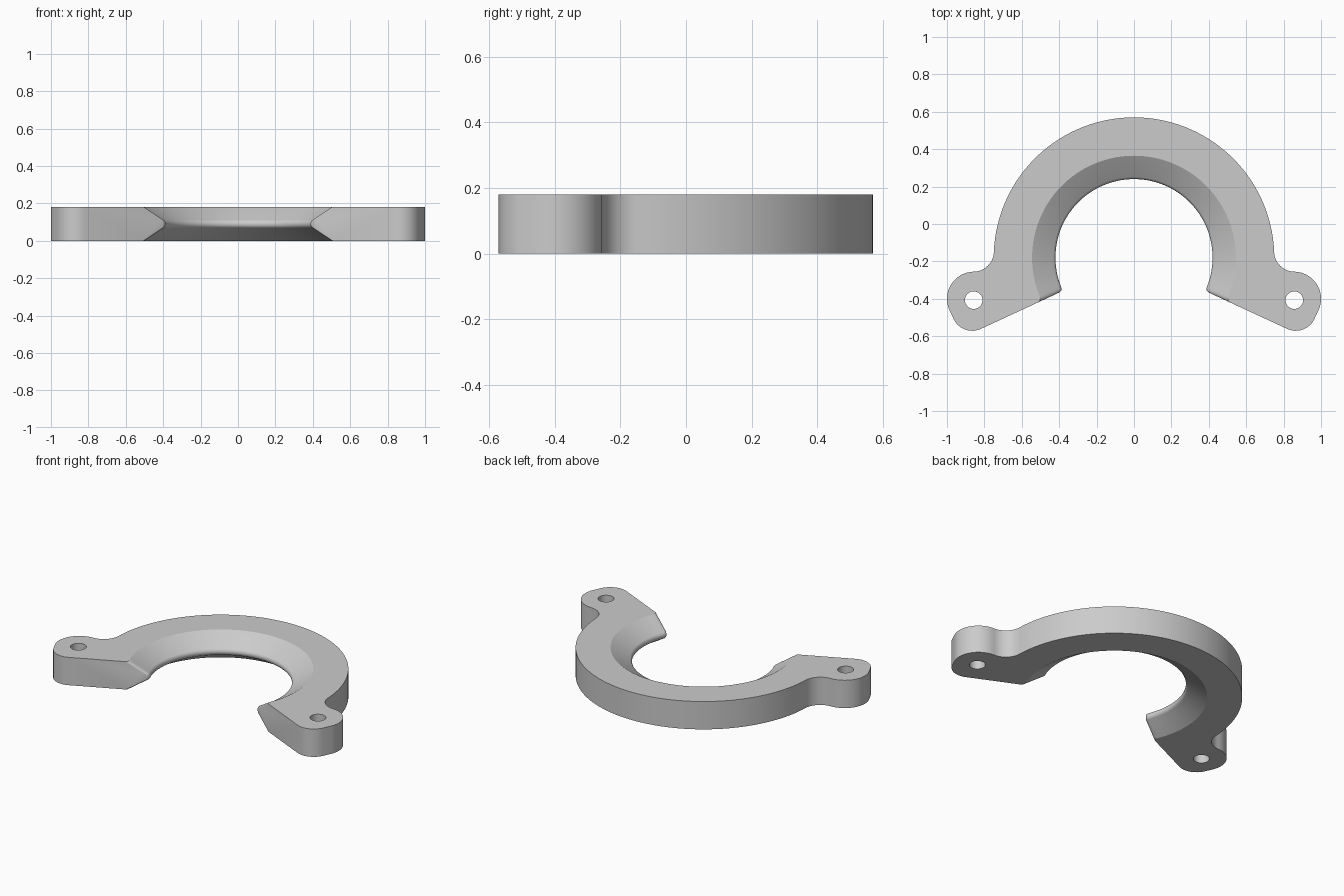
import bpy, bmesh
from math import sin, cos, radians, sqrt

old = bpy.data.objects.get("Cube")
if old:
    bpy.data.objects.remove(old, do_unlink=True)

HEIGHT = 0.18
CY = -0.18            # ring centre on y
OUTER, RIM = 0.75, 0.545
END = 25              # ends run this far below the ring centre
FILLET = 0.022        # rounding of the lip at both ends


def arc(cx, cy, r, a0, a1, n):
    """Points on an arc, angles in degrees."""
    steps = [radians(a0 + (a1 - a0) * i / n) for i in range(n + 1)]
    return [(cx + r * cos(a), cy + r * sin(a)) for a in steps]


# Outer outline: lug corner, lug, concave fillet and half the ring, then mirrored
half = arc(0.865, -0.461, 0.11, -90 - END, -25, 12)
half += arc(0.855, -0.40, 0.145, -25, 88, 18)
half += arc(0.859, -0.145, 0.11, -90, -177.7, 14)
half += arc(0, CY, OUTER, 2.3, 90, 40)[1:]
outline = half + [(-x, y) for x, y in reversed(half[:-1])]

# Lip section (radius, z): two slopes meeting in a rounded tip
section = [(RIM, HEIGHT)] + arc(0.445, HEIGHT / 2, 0.025, 121, 239, 10) + [(RIM, 0)]

# Angles along the lip, with closer steps inside the end rounding
span = 180 + 2 * END
near = [FILLET / 0.45 * 57.3 * (1 - cos(radians(15 * i))) for i in range(7)]
count = 72
middle = [near[-1] + (span - 2 * near[-1]) * i / count for i in range(1, count)]
angles = near + middle + [span - a for a in reversed(near)]


def recede(a):
    """How far the lip draws back close to an end."""
    t = max(0.0, 1 - min(a, span - a) / near[-1])
    return FILLET * (1 - sqrt(max(0.0, 1 - t * t)))


bm = bmesh.new()
low = [bm.verts.new((x, y, 0)) for x, y in outline]
high = [bm.verts.new((x, y, HEIGHT)) for x, y in outline]
lip = []
for a in angles:
    t, d = radians(a - END), recede(a)
    lip.append([bm.verts.new(((r + d) * cos(t), CY + (r + d) * sin(t), z))
                for r, z in section])

# Outer wall and lip surface
for i in range(len(outline) - 1):
    bm.faces.new((low[i], low[i + 1], high[i + 1], high[i]))
for p, q in zip(lip, lip[1:]):
    for j in range(len(section) - 1):
        bm.faces.new((p[j], q[j], q[j + 1], p[j + 1]))

# Flat top, bottom and both ends
bm.faces.new(high + [p[0] for p in reversed(lip)])
bm.faces.new(low + [p[-1] for p in reversed(lip)])
bm.faces.new([low[0], high[0]] + lip[0])
bm.faces.new([low[-1], high[-1]] + lip[-1])
bmesh.ops.recalc_face_normals(bm, faces=bm.faces)

mesh = bpy.data.meshes.new("clamp_half_ring")
bm.to_mesh(mesh)
bm.free()
ring = bpy.data.objects.new("clamp_half_ring", mesh)
bpy.context.collection.objects.link(ring)

# Plain grey finish
grey = bpy.data.materials.new("light_grey")
grey.use_nodes = True
colour = (0.6, 0.6, 0.6, 1)
grey.diffuse_color = colour
grey.node_tree.nodes["Principled BSDF"].inputs["Base Color"].default_value = colour
mesh.materials.append(grey)

# Bolt holes through the lugs
for side in (-1, 1):
    bpy.ops.mesh.primitive_cylinder_add(vertices=32, radius=0.047, depth=1,
                                        location=(side * 0.857, -0.407, 0))
    cutter = bpy.context.object
    cutter.name = "bolt_hole_cutter"
    cutter.hide_render = True
    cutter.data.materials.append(grey)
    cut = ring.modifiers.new("bolt_hole", "BOOLEAN")
    cut.operation, cut.solver, cut.object = "DIFFERENCE", "EXACT", cutter
    bpy.context.view_layer.objects.active = ring
    bpy.ops.object.modifier_apply(modifier=cut.name)
    bpy.data.objects.remove(cutter, do_unlink=True)

bpy.ops.object.select_all(action="DESELECT")
ring.select_set(True)
bpy.context.view_layer.objects.active = ring
bpy.ops.object.shade_smooth_by_angle(angle=radians(25))
